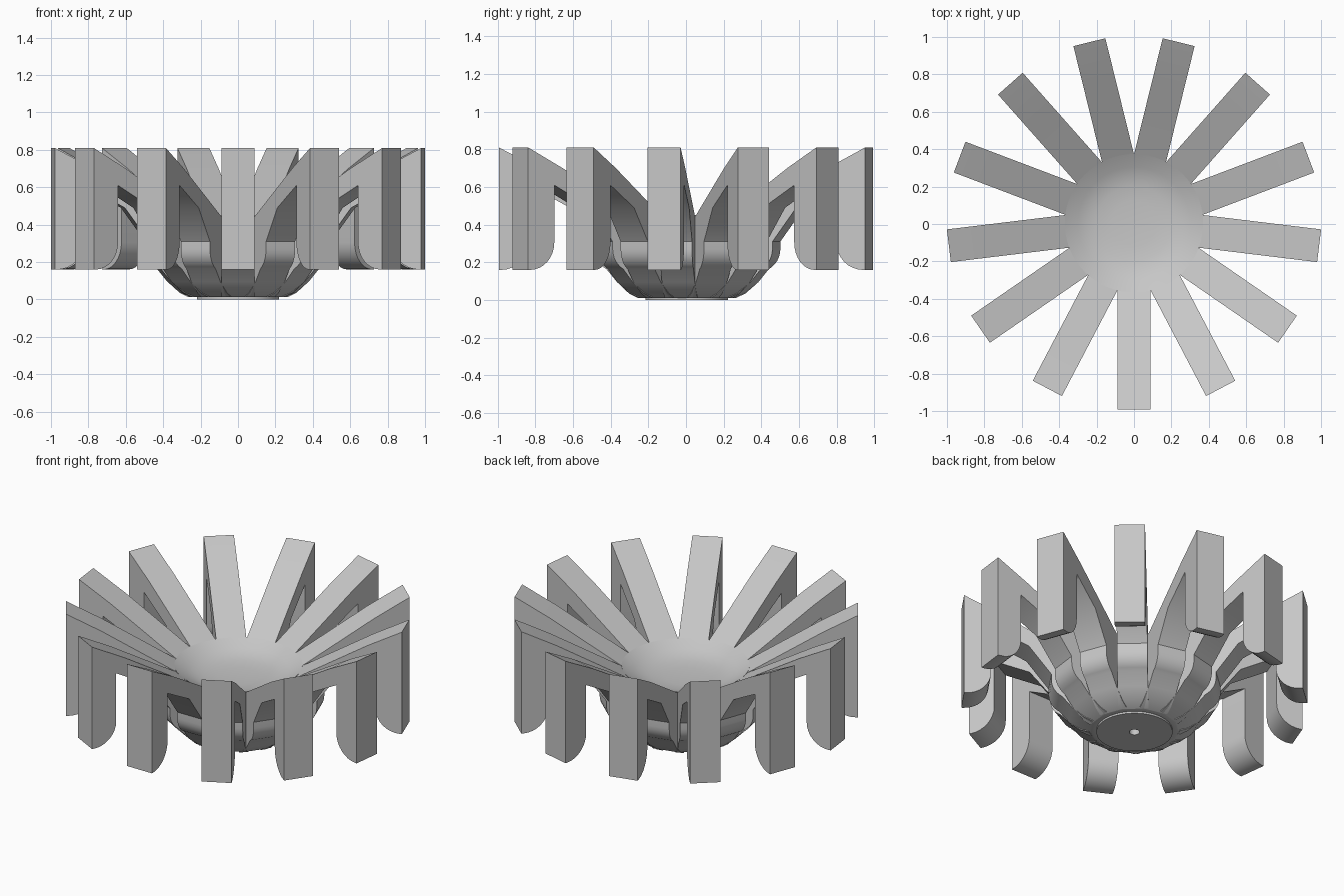
import bpy, bmesh
from math import sin, cos, pi, radians
from mathutils import Matrix, Vector

cube = bpy.data.objects.get("Cube")
if cube:
    bpy.data.objects.remove(cube, do_unlink=True)

ARMS = 13
HALF_WIDTH = 0.088
CENTRE = Vector((0, 0.004, 0))

grey = bpy.data.materials.new("plain_grey")
grey.use_nodes = True
colour = (0.57, 0.57, 0.57, 1)
grey.diffuse_color = colour
grey.node_tree.nodes["Principled BSDF"].inputs["Base Color"].default_value = colour


def finish(name, bm):
    """Turn the bmesh into a shaded object."""
    bmesh.ops.recalc_face_normals(bm, faces=bm.faces)
    mesh = bpy.data.meshes.new(name)
    bm.to_mesh(mesh)
    bm.free()
    mesh.materials.append(grey)
    obj = bpy.data.objects.new(name, mesh)
    bpy.context.collection.objects.link(obj)
    bpy.ops.object.select_all(action='DESELECT')
    obj.select_set(True)
    bpy.context.view_layer.objects.active = obj
    bpy.ops.object.shade_smooth_by_angle(angle=radians(30))
    return obj


def arc(cx, cz, radius, start, end, steps):
    """Points on an arc in the radius/height plane."""
    angles = [radians(start + (end - start) * i / steps) for i in range(steps + 1)]
    return [(cx + radius * cos(a), cz + radius * sin(a)) for a in angles]


# Shared lines: underside of the bowl and its dished top
under = [(0.25, 0.012), (0.30, 0.035), (0.37, 0.095)]
dish = [(0.37, 0.45), (0.30, 0.413), (0.25, 0.395), (0.20, 0.384), (0.12, 0.377)]

# Arm: side profile with a rounded collar, a raised arch and a hanging outer leg
profile = under + arc(0.37, 0.27, 0.12, -62, 0, 6) + [(0.49, 0.31), (0.62, 0.49), (0.84, 0.61)]
profile += arc(0.985, 0.305, 0.145, 180, 270, 8)
profile += [(0.997, 0.16), (0.997, 0.81), (0.79, 0.70)] + dish[:3]

for k in range(ARMS):
    bm = bmesh.new()
    side = bm.faces.new([bm.verts.new((r, -HALF_WIDTH, z)) for r, z in profile])
    extruded = bmesh.ops.extrude_face_region(bm, geom=[side])
    moved = [v for v in extruded["geom"] if isinstance(v, bmesh.types.BMVert)]
    bmesh.ops.translate(bm, verts=moved, vec=(0, 2 * HALF_WIDTH, 0))
    turn = Matrix.Rotation(-pi / 2 + 2 * pi * k / ARMS, 4, 'Z')
    bmesh.ops.transform(bm, verts=bm.verts, matrix=Matrix.Translation(CENTRE) @ turn)
    finish(f"arm_{k + 1}", bm)

# Bowl: turned body with a small foot disc and a blind centre hole
bowl = [(0, 0.06), (0.03, 0.06), (0.03, 0), (0.22, 0), (0.22, 0.012)]
bowl += under + dish + [(0, 0.375)]
bm = bmesh.new()
points = [bm.verts.new((r, 0, z)) for r, z in bowl]
edges = [bm.edges.new(pair) for pair in zip(points, points[1:])]
bmesh.ops.spin(bm, geom=points + edges, cent=(0, 0, 0), axis=(0, 0, 1),
               angle=2 * pi, steps=ARMS * 6, use_merge=True)
bmesh.ops.remove_doubles(bm, verts=bm.verts, dist=0.0001)
bmesh.ops.translate(bm, verts=bm.verts, vec=CENTRE)
finish("bowl", bm)
